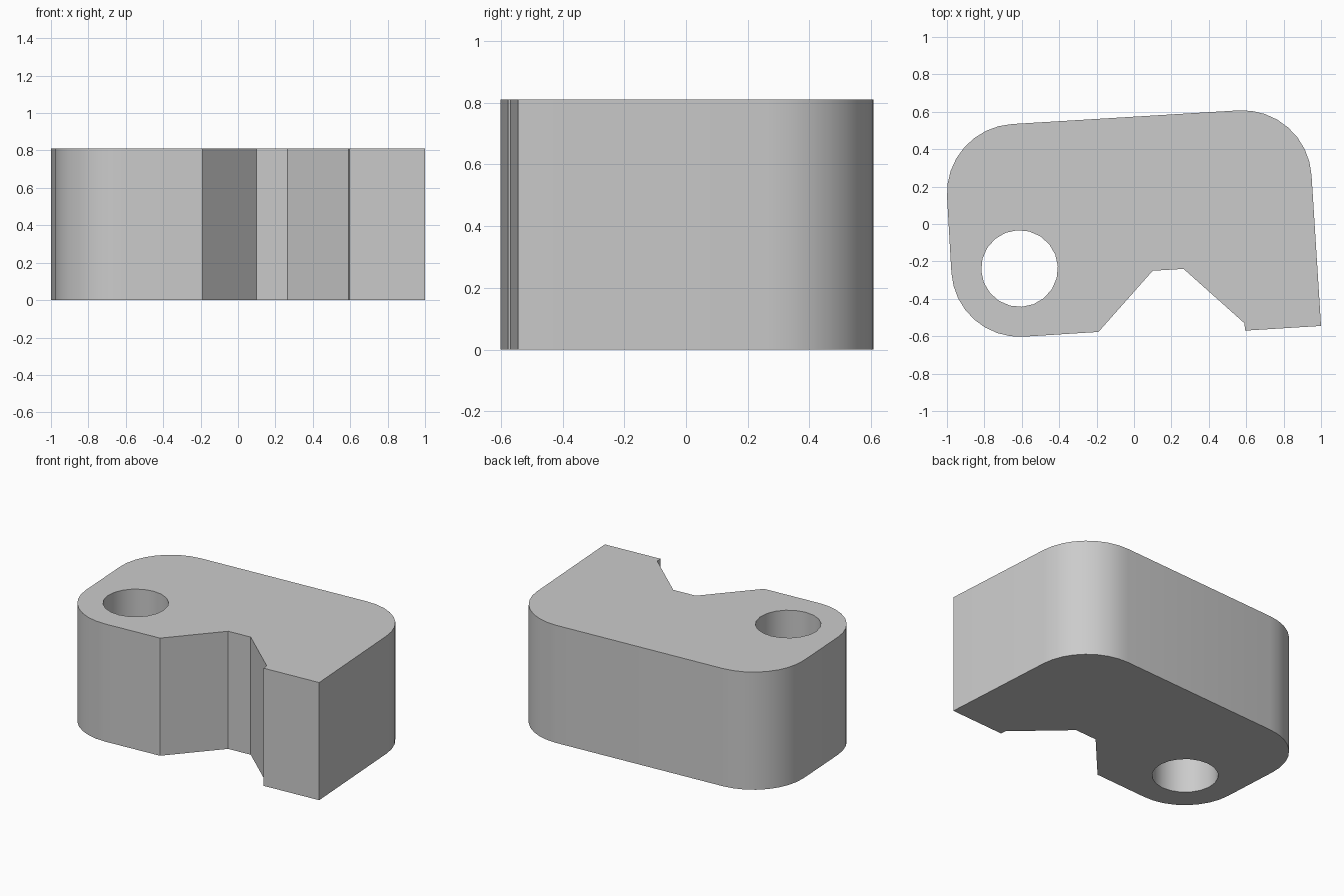
import bpy
import bmesh
from math import sin, cos, pi, radians

cube = bpy.data.objects.get("Cube")
if cube:
    bpy.data.objects.remove(cube, do_unlink=True)

HEIGHT = 0.81
TILT = radians(3.55)  # the block sits slightly turned in plan


def arc(cx, cy, r, start, sweep, steps):
    """Points along an arc, angles in degrees, turned with the block."""
    angles = [radians(start + sweep * i / steps) + TILT for i in range(steps + 1)]
    return [(cx + r * cos(a), cy + r * sin(a)) for a in angles]


# Plan outline, counter-clockwise: notched front edge, then rounded corners
outline = [(-0.19, -0.577), (0.10, -0.25), (0.265, -0.24),
           (0.59, -0.53), (0.595, -0.57), (1.0, -0.545)]
outline += arc(0.58, 0.238, 0.37, 0, 90, 8)
outline += arc(-0.63, 0.165, 0.37, 90, 90, 8)
outline += arc(-0.612, -0.238, 0.365, 180, 90, 8)
hole = arc(-0.612, -0.238, 0.205, 0, 360, 20)[:-1]

# Fill the plan around the hole and extrude it upward
bm = bmesh.new()
edges = []
for loop in (outline, hole):
    verts = [bm.verts.new((x, y, 0)) for x, y in loop]
    edges += [bm.edges.new((v, verts[i - 1])) for i, v in enumerate(verts)]
bmesh.ops.triangle_fill(bm, edges=edges, use_beauty=True)
result = bmesh.ops.extrude_face_region(bm, geom=bm.faces[:], use_keep_orig=True)
top = [g for g in result["geom"] if isinstance(g, bmesh.types.BMVert)]
bmesh.ops.translate(bm, verts=top, vec=(0, 0, HEIGHT))
bmesh.ops.recalc_face_normals(bm, faces=bm.faces[:])

mesh = bpy.data.meshes.new("notched_block")
bm.to_mesh(mesh)
bm.free()
block = bpy.data.objects.new("notched_block", mesh)
bpy.context.collection.objects.link(block)

# Plain grey finish
grey = bpy.data.materials.new("plain_grey")
grey.use_nodes = True
colour = (0.6, 0.6, 0.6, 1)
grey.diffuse_color = colour
grey.node_tree.nodes["Principled BSDF"].inputs["Base Color"].default_value = colour
mesh.materials.append(grey)

# Smooth rounded walls with crisp rims
bpy.context.view_layer.objects.active = block
block.select_set(True)
bpy.ops.object.shade_smooth_by_angle(angle=radians(30))
